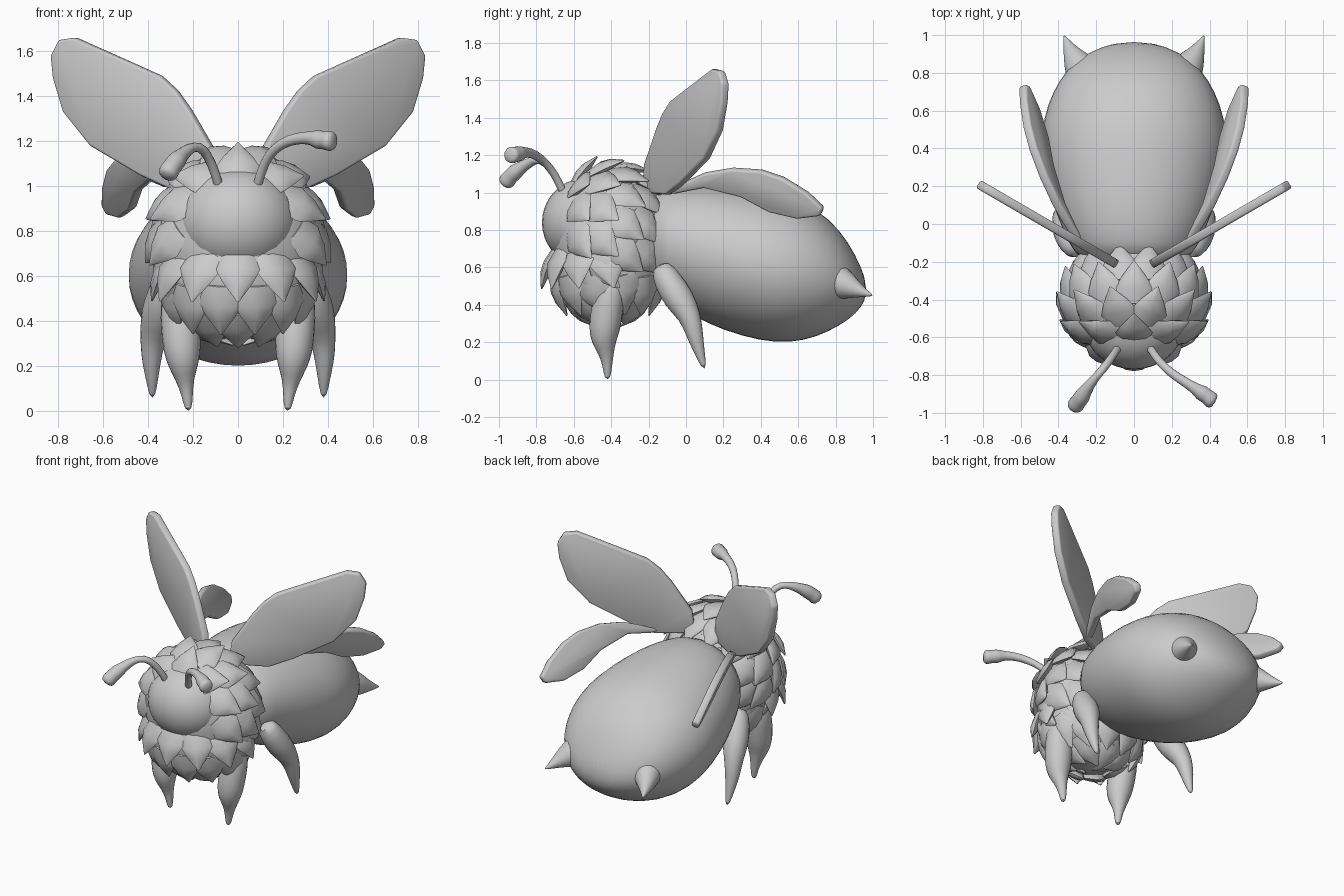
import bpy, bmesh, math
from mathutils import Vector

cube = bpy.data.objects.get("Cube")
if cube:
    bpy.data.objects.remove(cube)

grey = bpy.data.materials.new("warm_grey")
grey.use_nodes = True
COLOUR = (0.6, 0.6, 0.6, 1)
grey.diffuse_color = COLOUR
grey.node_tree.nodes["Principled BSDF"].inputs["Base Color"].default_value = COLOUR


def finish(name, bm, angle=50, subdiv=0):
    """Turn a bmesh into a shaded, coloured object."""
    bmesh.ops.recalc_face_normals(bm, faces=bm.faces)
    me = bpy.data.meshes.new(name)
    bm.to_mesh(me)
    bm.free()
    me.materials.append(grey)
    for p in me.polygons:
        p.use_smooth = True
    me.set_sharp_from_angle(angle=math.radians(angle))
    ob = bpy.data.objects.new(name, me)
    bpy.context.collection.objects.link(ob)
    if subdiv:
        mod = ob.modifiers.new("smooth", 'SUBSURF')
        mod.levels = mod.render_levels = subdiv
    return ob


def loft(bm, stations, sides, u=None, v=None):
    """Skin elliptical rings; a station is (centre, radius_u, radius_v)."""
    rings = []
    pts = [Vector(s[0]) for s in stations]
    for i, (c, ru, rv) in enumerate(stations):
        a, b = u, v
        if u is None:
            t = pts[min(i + 1, len(pts) - 1)] - pts[max(i - 1, 0)]
            a = t.cross(Vector((0.3, 1, 0.2))).normalized()
            b = t.cross(a).normalized()
        rings.append([bm.verts.new(pts[i] + a * ru * math.cos(k * math.tau / sides)
                                   + b * rv * math.sin(k * math.tau / sides))
                      for k in range(sides)])
    for r, s in zip(rings, rings[1:]):
        for k in range(sides):
            n = (k + 1) % sides
            bm.faces.new((r[k], r[n], s[n], s[k]))
    bm.faces.new(rings[0])
    bm.faces.new(rings[-1])


def limb(name, path, side, sides=10):
    """Tapering tube through (x, y, z, radius) points."""
    bm = bmesh.new()
    loft(bm, [((x * side, y, z), r, r) for x, y, z, r in path], sides)
    finish(name, bm, 80, 1)


def ellipsoid(name, centre, radii):
    bm = bmesh.new()
    bmesh.ops.create_uvsphere(bm, u_segments=32, v_segments=20, radius=1)
    for v in bm.verts:
        v.co = centre + Vector(a * b for a, b in zip(v.co, radii))
    finish(name, bm)


def tuft(bm, centre, radii, unit, sweep):
    """Pointed lock of fur lying on an ellipsoid."""
    p = centre + Vector(a * b for a, b in zip(unit, radii))
    n = Vector(a / b for a, b in zip(unit, radii)).normalized()
    d = (sweep - n * sweep.dot(n)).normalized()
    loft(bm, [(p - d * .08 - n * .025, .07, .02), (p + n * .004, .098, .03),
              (p + d * .06 + n * .017, .066, .027),
              (p + d * .145 + n * .027, .004, .004)], 8, d.cross(n), n)


def wing(name, points, side):
    """Thin plate with softened rim from a planar outline."""
    bm = bmesh.new()
    bm.faces.new([bm.verts.new((x * side, y, z)) for x, y, z in points])
    ob = finish(name, bm, 60)
    mod = ob.modifiers.new("thickness", 'SOLIDIFY')
    mod.thickness, mod.offset = 0.048, 0
    mod = ob.modifiers.new("soft_rim", 'BEVEL')
    mod.width, mod.segments = 0.012, 2


# Abdomen: (y, top, bottom, half width)
X, Y, Z = Vector((1, 0, 0)), Vector((0, 1, 0)), Vector((0, 0, 1))
profile = [(-.22, .98, .5, .28), (-.1, 1.03, .42, .35), (.05, 1.045, .33, .415),
           (.2, 1.04, .26, .46), (.4, 1.015, .202, .5), (.56, .98, .192, .485),
           (.7, .915, .225, .435), (.82, .81, .285, .36), (.91, .665, .35, .25),
           (.965, .53, .43, .09)]
bm = bmesh.new()
loft(bm, [((0, y, (t + b) / 2), w, (t - b) / 2) for y, t, b, w in profile], 24, X, Z)
finish("abdomen", bm, 80, 1)

# Face, thorax and chest cores
ellipsoid("face", Vector((0, -.53, .84)), (.265, .24, .24))
thorax, thorax_size = Vector((0, -.41, .755)), Vector((.365, .305, .385))
ellipsoid("thorax", thorax, thorax_size)
chest, chest_size = Vector((0, -.42, .6)), Vector((.34, .31, .265))
ellipsoid("chest", chest, chest_size)

# Rows of thorax fur swept back and down
bm = bmesh.new()
for row, (theta, count) in enumerate(((58, 12), (80, 14), (103, 14), (126, 12), (150, 8))):
    th = math.radians(theta)
    for j in range(count):
        phi = math.pi / 2 + (j + .5 * (row % 2)) * math.tau / count
        unit = Vector((math.sin(th) * math.cos(phi), -math.cos(th),
                       math.sin(th) * math.sin(phi)))
        tuft(bm, thorax, thorax_size, unit, Y * .6 - Z * .5)
finish("thorax_fur", bm, 45)

# Level rows of chest fur hanging below the face
bm = bmesh.new()
for row, (height, count) in enumerate(((.1, 12), (-.45, 12), (-.82, 8))):
    ring = math.sqrt(1 - height * height)
    for j in range(count):
        phi = -math.pi / 2 + (j + .5 * (row % 2)) * math.tau / count
        unit = Vector((ring * math.cos(phi), ring * math.sin(phi), height))
        if unit.y < .3 or height < 0:
            tuft(bm, chest, chest_size, unit, Y * .25 - Z)
finish("chest_fur", bm, 45)

# Paired legs, wings and tail spikes
front_leg = [(.27, -.39, .56, .06), (.268, -.405, .47, .085), (.255, -.422, .37, .092),
             (.248, -.437, .27, .09), (.242, -.44, .2, .07), (.236, -.425, .14, .042),
             (.225, -.42, .07, .026), (.22, -.42, .0, .016)]
rear_leg = [(.3, -.14, .62, .06), (.325, -.1, .53, .08), (.35, -.035, .43, .09),
            (.376, .022, .34, .062), (.385, .045, .25, .05),
            (.383, .065, .17, .034), (.38, .1, .055, .013)]
spike = [(.22, .72, .56, .13), (.29, .84, .51, .09), (.328, .9, .485, .052),
         (.35, .95, .465, .026), (.372, 1.0, .45, .003)]
fore_outline = [(.08, 1.0), (.1, 1.15), (.21, 1.34), (.27, 1.425), (.34, 1.49),
                (.44, 1.535), (.72, 1.66), (.79, 1.65), (.825, 1.58), (.815, 1.48),
                (.77, 1.33), (.65, 1.18), (.43, 1.05), (.3, .99)]
hind_outline = [(-.12, 1.0), (0, 1.06), (.1, 1.105), (.25, 1.13), (.4, 1.12),
                (.52, 1.08), (.65, 1.0), (.735, .92), (.72, .88), (.6, .865),
                (.45, .9), (.3, .98), (.1, 1.03), (-.05, 1.0)]
for side, label in ((1, "left"), (-1, "right")):
    limb(label + "_front_leg", front_leg, side)
    limb(label + "_rear_leg", rear_leg, side)
    limb(label + "_tail_spike", spike, side, 12)
    wing(label + "_forewing",
         [(x, -.22 + .58 * (x - .08), z) for x, z in fore_outline], side)
    wing(label + "_hindwing",
         [(.48 + .4 * (y - .25) + .4 * (z - 1.13), y, z) for y, z in hind_outline], side)

# Antennae: shared stem, differently bent clubs
stem = [(.075, -.64, .96, .024), (.1, -.68, 1.06, .023), (.135, -.73, 1.14, .023)]
left_club = [(.19, -.785, 1.19, .025), (.26, -.83, 1.215, .028), (.33, -.875, 1.215, .032),
             (.355, -.893, 1.207, .05), (.385, -.91, 1.205, .042),
             (.41, -.935, 1.2, .054), (.43, -.945, 1.2, .036)]
right_club = [(.17, -.775, 1.18, .027), (.215, -.825, 1.17, .03), (.255, -.88, 1.135, .036),
              (.275, -.915, 1.11, .05), (.295, -.94, 1.085, .044),
              (.31, -.96, 1.06, .054), (.32, -.975, 1.04, .034)]
limb("left_antenna", stem + left_club, 1, 8)
limb("right_antenna", stem + right_club, -1, 8)
